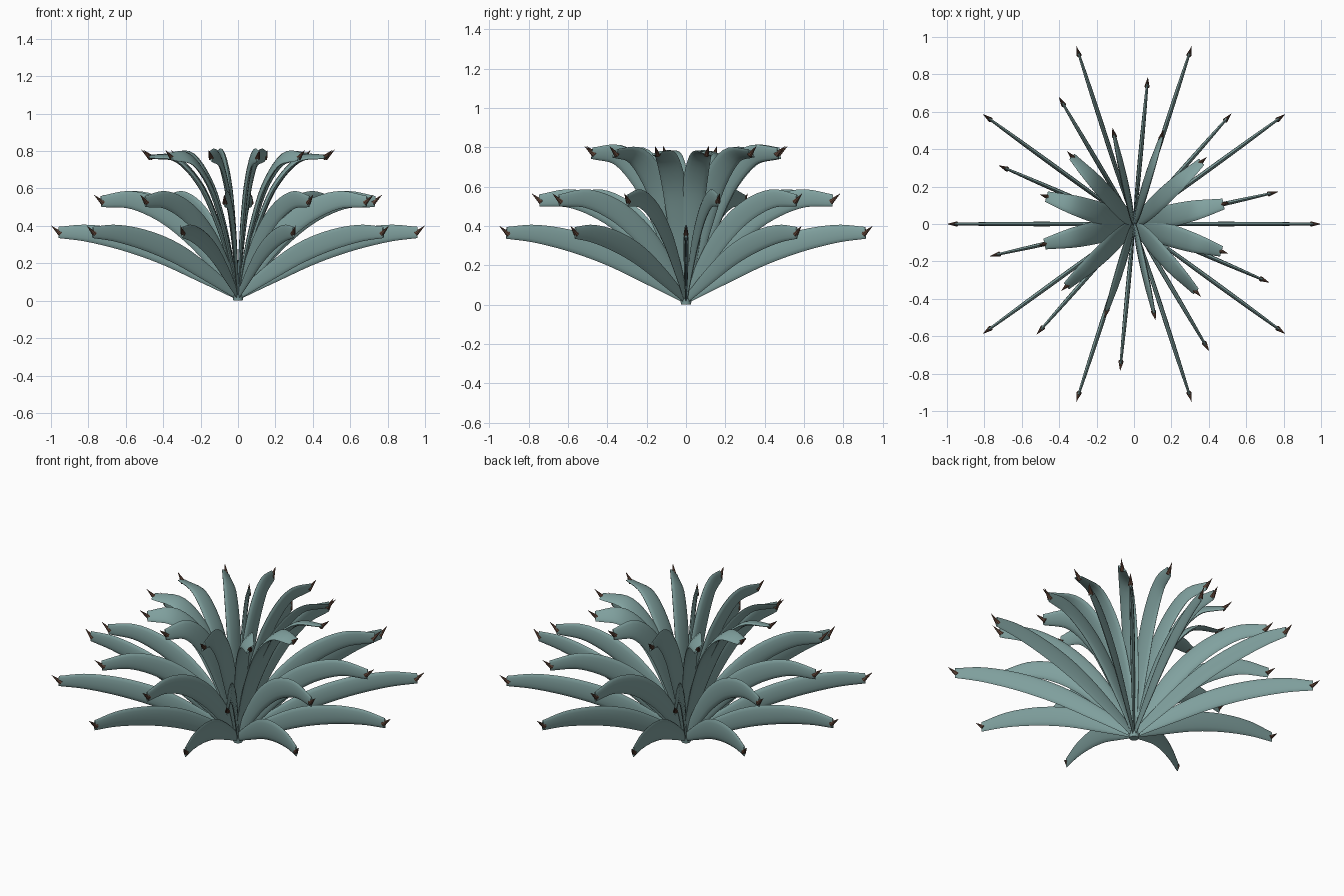
import bpy, bmesh
from math import sin, cos, pi, radians
from mathutils import Vector

if "Cube" in bpy.data.objects:
    bpy.data.objects.remove(bpy.data.objects["Cube"])


def material(name, rgb):
    m = bpy.data.materials.new(name)
    m.diffuse_color = (*rgb, 1)
    m.use_nodes = True
    m.node_tree.nodes["Principled BSDF"].inputs["Base Color"].default_value = m.diffuse_color
    return m


LEAF = material("leaf_green", (0.22, 0.36, 0.35))
SPINE = material("spine_brown", (0.12, 0.06, 0.04))
SIDES, STEPS = 14, 24


def spline(pts, t):
    """Smooth curve through a list of points, t in 0..1."""
    n = len(pts) - 1
    i = min(int(t * n), n - 1)
    u = t * n - i
    p1, p2 = pts[i], pts[i + 1]
    p0 = pts[i - 1] if i else p1 * 2 - p2
    p3 = pts[i + 2] if i + 2 <= n else p2 * 2 - p1
    return 0.5 * (2 * p1 + (p2 - p0) * u + (2 * p0 - 5 * p1 + 4 * p2 - p3) * u * u
                  + (3 * p1 - p0 - 3 * p2 + p3) * u ** 3)


def finish(bm, name, mat):
    bmesh.ops.recalc_face_normals(bm, faces=bm.faces)
    me = bpy.data.meshes.new(name)
    bm.to_mesh(me)
    bm.free()
    me.materials.append(mat)
    ob = bpy.data.objects.new(name, me)
    bpy.context.collection.objects.link(ob)
    bpy.context.view_layer.objects.active = ob
    bpy.ops.object.select_all(action='DESELECT')
    ob.select_set(True)
    bpy.ops.object.shade_smooth_by_angle(angle=radians(40))


def leaf(name, path, widths, angle, fixed_width_axis):
    """Sweep a flat oval along a radial arc, blade edge-up like a ribbon."""
    out = Vector((cos(angle), sin(angle), 0))
    side = Vector((-sin(angle), cos(angle), 0))
    up = Vector((0, 0, 1))
    pts = [Vector(p) for p in path]
    wid = [Vector((w, 0)) for w in widths]
    bm = bmesh.new()
    rings = []
    for k in range(STEPS + 1):
        t = k / STEPS
        p = spline(pts, t)
        d = (spline(pts, min(1, t + .01)) - spline(pts, max(0, t - .01))).normalized()
        normal = -d.y * out + d.x * up
        # the upright inner leaves all start with their width along y
        a = angle if fixed_width_axis else pi / 2
        w = cos(a) * side - sin(a) * normal if fixed_width_axis else normal
        b = (d.x * out + d.y * up).cross(w)
        h = spline(wid, t).x
        c = p.x * out + p.y * up
        rings.append([bm.verts.new(c + w * h * cos(2 * pi * j / SIDES)
                                   + b * h * 0.22 * sin(2 * pi * j / SIDES))
                      for j in range(SIDES)])
    for r, s in zip(rings, rings[1:]):
        for j in range(SIDES):
            q = (j + 1) % SIDES
            bm.faces.new((r[j], r[q], s[q], s[j]))
    bm.faces.new(rings[0])
    bm.faces.new(rings[-1])
    finish(bm, name, LEAF)


def spine(name, end, angle):
    """Small dark thorn pointing up and out from the leaf end."""
    out = Vector((cos(angle), sin(angle), 0))
    d = out * 0.75 + Vector((0, 0, 0.66))
    bm = bmesh.new()
    bmesh.ops.create_cone(bm, cap_ends=True, segments=8, radius1=0.014,
                          radius2=0.0, depth=0.07)
    rot = d.to_track_quat('Z', 'Y').to_matrix()
    bmesh.ops.rotate(bm, verts=bm.verts, matrix=rot)
    bmesh.ops.translate(bm, verts=bm.verts,
                        vec=out * (end[0] + 0.014) + Vector((0, 0, end[1] + 0.014)))
    finish(bm, name, SPINE)


# name, count, start angle, arc (radius, height), half widths, inner flag
TIERS = [
    ("outer", 10, 0.0,
     [(0, .025), (.2, .145), (.4, .25), (.6, .32), (.8, .36), (.96, .365)],
     [.02, .043, .055, .055, .046, .03], False),
    ("middle", 10, 12.6,
     [(0, .025), (.11, .19), (.24, .345), (.4, .47), (.58, .538), (.75, .53)],
     [.02, .043, .056, .057, .048, .03], False),
    ("inner", 12, 12.6,
     [(0, .02), (.05, .22), (.12, .43), (.21, .62), (.34, .755), (.49, .77)],
     [.02, .044, .059, .062, .054, .03], True),
]
for tier, count, start, path, widths, inner in TIERS:
    for i in range(count):
        a = radians(start) + 2 * pi * i / count
        leaf(f"{tier}_leaf_{i + 1}", path, widths, a, inner)
        spine(f"{tier}_spine_{i + 1}", path[-1], a)

# root nub where the leaves meet
bm = bmesh.new()
bmesh.ops.create_cone(bm, cap_ends=True, segments=16, radius1=0.025, radius2=0.03, depth=0.03)
bmesh.ops.translate(bm, verts=bm.verts, vec=(0, 0, 0.015))
finish(bm, "root_nub", LEAF)
